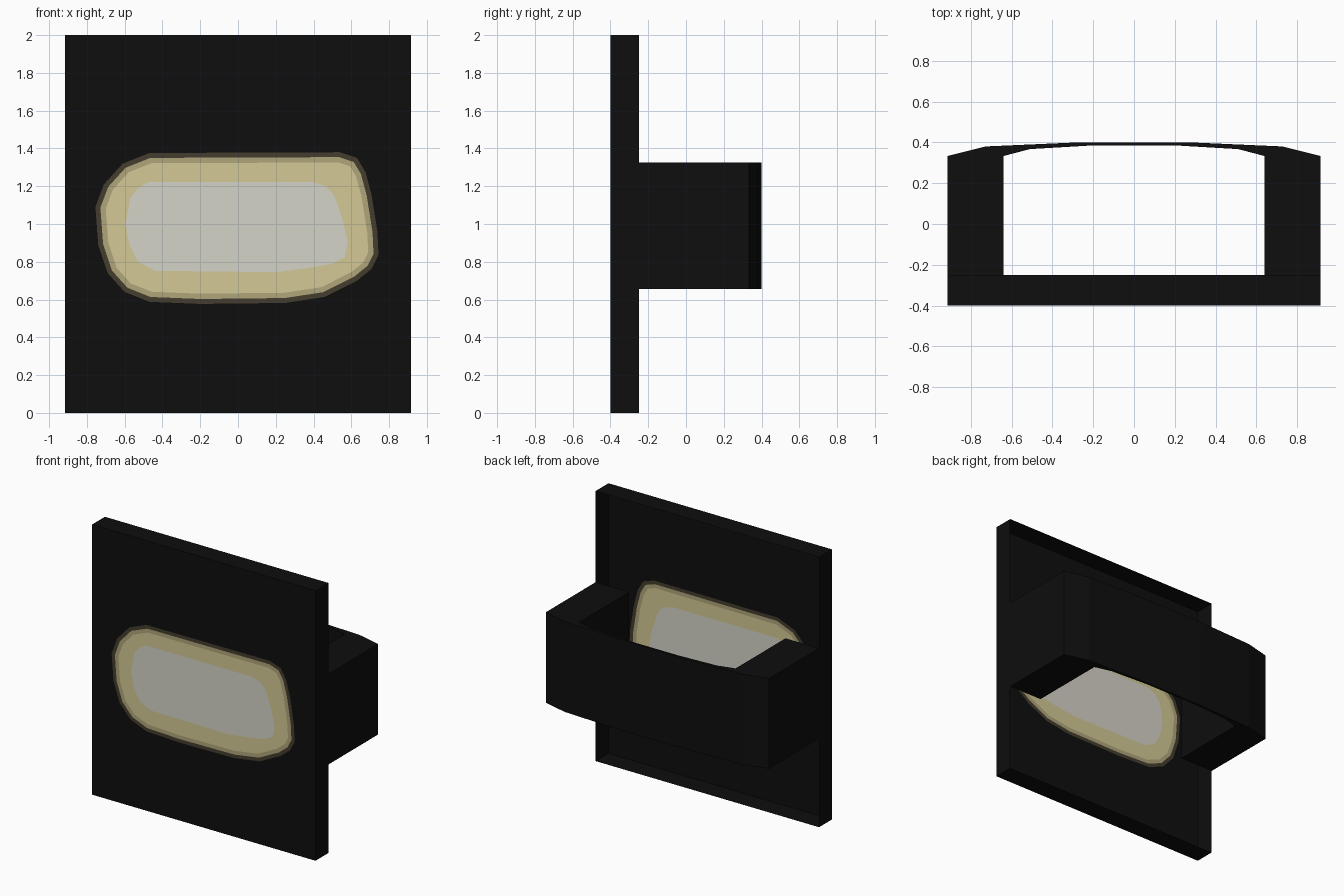
import bpy, bmesh
from mathutils import Vector
from mathutils.geometry import delaunay_2d_cdt

if "Cube" in bpy.data.objects:
    bpy.data.objects.remove(bpy.data.objects["Cube"])


def material(name, rgb):
    m = bpy.data.materials.new(name)
    m.diffuse_color = [((c / 255 + 0.055) / 1.055) ** 2.4 if c > 10 else c / 255 / 12.92
                       for c in rgb] + [1.0]
    m.use_nodes = True
    m.node_tree.nodes["Principled BSDF"].inputs["Base Color"].default_value = m.diffuse_color
    return m


BLACK = material("black", (14, 14, 14))
RIM = material("dark_olive", (67, 61, 45))
EDGE = material("olive_tan", (176, 166, 123))
CREAM = material("cream", (211, 201, 150))
GREY = material("pale_grey", (213, 211, 200))


def finish(bm, name, mats):
    mesh = bpy.data.meshes.new(name)
    bm.to_mesh(mesh)
    bm.free()
    for m in mats:
        mesh.materials.append(m)
    ob = bpy.data.objects.new(name, mesh)
    bpy.context.collection.objects.link(ob)
    return ob


def inset(poly, d):
    """Move every corner of a counter-clockwise outline inward by d."""
    out = []
    for i, p in enumerate(poly):
        e1 = (p - poly[i - 1]).normalized()
        e2 = (poly[(i + 1) % len(poly)] - p).normalized()
        n1, n2 = Vector((-e1.y, e1.x)), Vector((-e2.y, e2.x))
        out.append(p + (n1 + n2) * (d / (1 + n1.dot(n2))))
    return out


# Outlines of the painted patch (x, z), turned counter-clockwise
patch = [Vector(p) for p in reversed([
    (-.755, 1.09), (-.71, 1.21), (-.61, 1.32), (-.47, 1.376), (.54, 1.38), (.63, 1.35),
    (.675, 1.275), (.707, 1.155), (.738, .96), (.744, .836), (.707, .762), (.63, .70),
    (.46, .614), (.25, .582), (-.2, .577), (-.47, .588), (-.6, .64), (-.69, .74), (-.74, .89)])]
centre = [Vector(p) for p in reversed([
    (-.595, 1.0), (-.57, 1.14), (-.53, 1.19), (-.47, 1.223), (.39, 1.223), (.465, 1.2),
    (.51, 1.15), (.555, 1.02), (.58, .905), (.565, .825), (.5, .79), (.37, .767),
    (.2, .745), (-.44, .752), (-.53, .8), (-.575, .89)])]
W, FRONT, BACK = 0.915, -0.40, -0.25
border = [Vector(p) for p in ((-W, 0), (W, 0), (W, 2), (-W, 2))]

# Front panel: sheet cut along the nested outlines, with an open-backed rim
loops = [border, patch, inset(patch, .026), inset(patch, .054), centre]
pts, faces = [], []
for loop in loops:
    faces.append(list(range(len(pts), len(pts) + len(loop))))
    pts += loop
vs, _, tris, _, _, origin = delaunay_2d_cdt(pts, [], faces, 1, 1e-5)
bm = bmesh.new()
bv = [bm.verts.new((p.x, FRONT, p.y)) for p in vs]
for tri, src in zip(tris, origin):
    f = bm.faces.new([bv[i] for i in tri])
    f.material_index = max(src)
    f.normal_update()
    if f.normal.y > 0:
        f.normal_flip()
for i in range(4):
    a, b = border[i], border[(i + 1) % 4]
    bm.faces.new([bm.verts.new(c) for c in (
        (a.x, FRONT, a.y), (a.x, BACK, a.y), (b.x, BACK, b.y), (b.x, FRONT, b.y))])
bmesh.ops.remove_doubles(bm, verts=bm.verts, dist=1e-5)
finish(bm, "front_panel", [BLACK, RIM, EDGE, CREAM, GREY])

# Strap: C-shaped profile (x, y) extruded upward
outer = [(W, BACK), (W, .333), (.727, .38), (.275, .40)]
inner = [(.205, .385), (.51, .367), (.64, .333), (.64, BACK)]
mirror = lambda half: [(-x, y) for x, y in reversed(half)]
profile = outer + mirror(outer) + mirror(inner) + inner
bm = bmesh.new()
n = len(profile)
low = [bm.verts.new((x, y, .655)) for x, y in profile]
high = [bm.verts.new((x, y, 1.325)) for x, y in profile]
for i in range(n):
    j = (i + 1) % n
    bm.faces.new((low[i], low[j], high[j], high[i]))
# top and bottom caps as quads bridging the outer and inner halves
for i in range(n // 2 - 1):
    k = n - 1 - i
    for ring in (low, high):
        bm.faces.new((ring[i], ring[i + 1], ring[k - 1], ring[k]))
bmesh.ops.recalc_face_normals(bm, faces=bm.faces)
finish(bm, "rear_strap", [BLACK])
